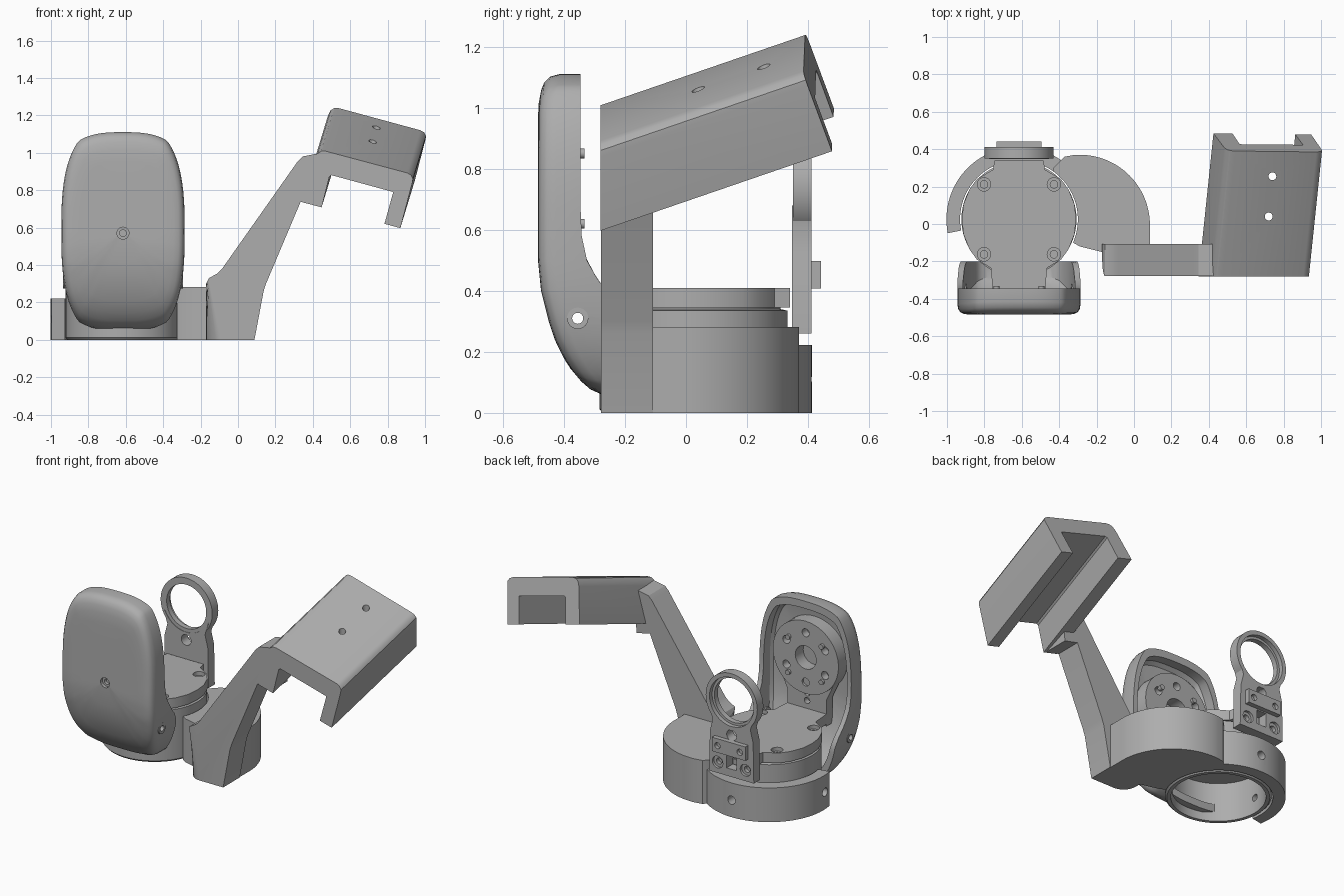
import bpy, bmesh
from math import cos, sin, pi, radians
from mathutils import Vector

cube = bpy.data.objects.get("Cube")
if cube:
    bpy.data.objects.remove(cube)

grey = bpy.data.materials.new("plain_grey")
grey.use_nodes = True
grey.diffuse_color = (0.42, 0.42, 0.42, 1)
grey.node_tree.nodes["Principled BSDF"].inputs["Base Color"].default_value = grey.diffuse_color

CX, CY = -0.615, 0.025      # axis of the round base
AXIS_Z = 0.745              # height of the horizontal pivot


def loft(name, loops):
    """Skin a list of equal loops and cap both ends."""
    bm = bmesh.new()
    rings = [[bm.verts.new(p) for p in loop] for loop in loops]
    n = len(rings[0])
    for a, b in zip(rings, rings[1:]):
        for i in range(n):
            j = (i + 1) % n
            bm.faces.new((a[i], a[j], b[j], b[i]))
    bm.faces.new(rings[0])
    bm.faces.new(rings[-1])
    bmesh.ops.recalc_face_normals(bm, faces=bm.faces)
    mesh = bpy.data.meshes.new(name)
    bm.to_mesh(mesh)
    bm.free()
    mesh.materials.append(grey)
    obj = bpy.data.objects.new(name, mesh)
    bpy.context.collection.objects.link(obj)
    return obj


def place(p, h, axis):
    return {"x": (h, p[0], p[1]), "y": (p[0], h, p[1]), "z": (p[0], p[1], h)}[axis]


def prism(name, pts, lo, hi, axis="z"):
    return loft(name, [[place(p, h, axis) for p in pts] for h in (lo, hi)])


def arc(c, r, a0, a1, n):
    return [(c[0] + r * cos(radians(a0 + (a1 - a0) * i / n)),
             c[1] + r * sin(radians(a0 + (a1 - a0) * i / n))) for i in range(n + 1)]


def cyl(name, c, r, lo, hi, axis="z", n=32):
    return prism(name, arc(c, r, 0, 360, n)[:-1], lo, hi, axis)


def box(name, x0, x1, y0, y1, z0, z1):
    return prism(name, [(x0, y0), (x1, y0), (x1, y1), (x0, y1)], z0, z1)


def combine(obj, others, op="DIFFERENCE"):
    """Apply booleans and drop the helper objects."""
    for o in others:
        o.hide_render = True
        m = obj.modifiers.new("cut", "BOOLEAN")
        m.operation, m.object, m.solver = op, o, "EXACT"
    deps = bpy.context.evaluated_depsgraph_get()
    mesh = bpy.data.meshes.new_from_object(obj.evaluated_get(deps))
    obj.modifiers.clear()
    obj.data = mesh
    for o in others:
        bpy.data.objects.remove(o)
    return obj


def interp(table, z):
    for (z0, y0), (z1, y1) in zip(table, table[1:]):
        if z <= z1:
            t = max(0, (z - z0) / (z1 - z0))
            return y0 + (y1 - y0) * t
    return table[-1][1]


# Front shell: rounded outline lofted forward to back, then back inside
FRONT = [(0.05, -0.29), (0.08, -0.33), (0.13, -0.37), (0.18, -0.402), (0.24, -0.43),
         (0.3, -0.45), (0.4, -0.475), (0.5, -0.485), (1.0, -0.485), (1.11, -0.475)]
BACK = [(0.05, -0.2), (0.3, -0.2), (0.36, -0.23), (0.42, -0.28), (0.5, -0.325), (0.57, -0.341), (0.62, -0.345)]
SHELL_Z = 0.58


def shell_loop(scale, depth):
    loop = []
    for i in range(96):
        a = 2 * pi * i / 96
        # straight sides with elliptical ends
        dx = abs(cos(a)) ** 0.72 * (1 if cos(a) > 0 else -1)
        dz = abs(sin(a)) ** 0.72 * (1 if sin(a) > 0 else -1)
        x = 0.33 * dx
        z = 0.25 * max(-1, min(1, dz * 1.2)) + 0.28 * dz
        z = SHELL_Z + scale * z
        y = interp(BACK, z) if depth is None else min(interp(FRONT, z) + depth, interp(BACK, z) - 0.005)
        loop.append((CX + scale * x, y, z))
    return loop


layers = [(0.05, 0), (0.3, 0), (0.5, 0), (0.7, 0), (0.82, 0.001), (0.9, 0.005), (0.95, 0.013),
          (0.985, 0.03), (1, 0.06), (1, None), (0.91, None), (0.91, 0.075), (0.87, 0.055),
          (0.7, 0.045), (0.5, 0.045), (0.3, 0.045), (0.05, 0.045)]
shell = loft("front_shell", [shell_loop(s, d) for s, d in layers])
combine(shell, [cyl("cut_a", (CX, 0.57), 0.032, -0.6, -0.465, "y"),
                cyl("cut_b", (CX, 0.57), 0.018, -0.6, -0.4, "y"),
                cyl("cut_c", (-0.355, 0.31), 0.022, -1.1, -0.1, "x")])
for x in (-0.915, -0.315):
    collar = cyl("side_screw_collar", (-0.355, 0.31), 0.035, x - 0.02, x + 0.02, "x")
    combine(collar, [cyl("cut", (-0.355, 0.31), 0.018, x - 0.1, x + 0.1, "x")])

# Pivot hub and its stem inside the shell
hub = cyl("pivot_hub", (CX, AXIS_Z), 0.235, -0.445, -0.348, "y", 64)
cuts = [cyl("cut", (CX, AXIS_Z), 0.075, -0.43, -0.2, "y")]
for x, z in arc((CX, AXIS_Z), 0.16, 30, 330, 5):
    cuts.append(cyl("cut", (x, z), 0.026, -0.4, -0.2, "y", 16))
combine(hub, cuts)
for x, z in ((-0.12, 0.85), (0.12, 0.85), (-0.12, 0.62), (0.12, 0.62)):
    cyl("hub_pin", (CX + x, z), 0.016, -0.36, -0.332, "y", 16)
stem = prism("hub_stem", [(CX - 0.14, 0.33), (CX + 0.14, 0.33), (CX + 0.14, 0.5), (CX + 0.2, 0.63),
                          (CX - 0.2, 0.63), (CX - 0.14, 0.5)], -0.425, -0.362, "y")
combine(stem, [cyl("cut", (CX, z), 0.02, -0.4, -0.3, "y", 16) for z in (0.46, 0.51)])

# Round base housing, open underneath
profile = [(0.275, 0.25), (0.275, 0.0), (0.297, 0.0), (0.308, 0.012), (0.308, 0.335),
           (0.285, 0.34), (0.285, 0.36)]
housing = loft("base_housing", [[(x, y, z) for x, y in arc((CX, CY), r, 0, 360, 72)[:-1]] for r, z in profile])
combine(housing, [cyl("cut", (CY, 0.1), 0.022, CX - 0.4, CX + 0.4, "x", 16)])

# Top plate with front and back tabs
half = [(0.13, 0.315), (0.14, 0.265), (0.225, 0.215), (0.265, 0.16), (0.297, 0.08), (0.305, 0),
        (0.297, -0.08), (0.265, -0.16), (0.225, -0.215), (0.15, -0.26), (0.14, -0.385)]
outline = [(CX + x, CY + y) for x, y in half] + [(CX - x, CY + y) for x, y in reversed(half)]
plate = prism("top_plate", outline, 0.345, 0.41)
cuts = []
for sx in (-1, 1):
    for sy in (-1, 1):
        p = (CX + 0.187 * sx, CY + 0.187 * sy)
        cuts.append(cyl("cut", p, 0.036, 0.385, 0.5, n=20))
        cuts.append(cyl("cut", p, 0.02, 0.362, 0.5, n=16))
combine(plate, cuts)

# Clamp band around the back of the base
clamp = prism("clamp_band", arc((CX, CY), 0.388, 35, 191, 48) + arc((CX, CY), 0.315, 191, 35, 48), 0.0, 0.222)
combine(clamp, [cyl("cut", (CX, 0.11), 0.027, 0.2, 0.6, "y", 20),
                cyl("cut", (CY - 0.02, 0.11), 0.027, -1.2, -0.85, "x", 20)])

# Side slab joining base and arm
slab = prism("side_slab", arc((-0.29, -0.005), 0.375, 0, 95, 32) +
             [(-0.37, 0.36), (-0.43, 0.3), (-0.5, 0.0), (-0.29, -0.12), (-0.17, -0.15), (0.085, -0.15)], 0.0, 0.282)
combine(slab, [cyl("cut", (CX, CY), 0.315, -0.1, 0.5, n=72)])

# Rising arm with a rounded front corner
arm = prism("rising_arm", [(-0.17, 0), (-0.17, 0.30), (-0.155, 0.33), (-0.11, 0.355), (-0.085, 0.38),
                           (0.32, 0.955), (0.345, 0.98), (0.45, 1.0), (0.43, 0.715), (0.335, 0.738),
                           (0.15, 0.3), (0.137, 0.26), (0.088, 0)], -0.278, -0.108, "y")
bm = bmesh.new()
bm.from_mesh(arm.data)
corner = [e for e in bm.edges if all(v.co.x < -0.16 and v.co.y < -0.2 for v in e.verts)]
bmesh.ops.bevel(bm, geom=corner, offset=0.09, segments=8, profile=0.5, affect="EDGES")
bm.to_mesh(arm.data)
bm.free()

# Tilted cradle: channel section swept along its axis to a square-cut end
sweep = Vector((0.07, 0.67, 0.23))
section = [(0.345, 0.735), (0.41, 0.965), (0.425, 0.995), (0.445, 1.008), (0.47, 1.008), (0.905, 0.892),
           (0.925, 0.88), (0.935, 0.86), (0.932, 0.84), (0.868, 0.597), (0.783, 0.62), (0.83, 0.79),
           (0.5, 0.88), (0.488, 0.872), (0.447, 0.708)]
near = [Vector((x, -0.28, z)) for x, z in section]
far = [p + sweep * ((0.584 - sweep.dot(p)) / sweep.dot(sweep)) for p in near]
cradle = loft("tilted_cradle", [near, far])
combine(cradle, [cyl("cut", p, 0.021, 0.7, 1.4, n=20) for p in ((0.74, 0.255), (0.72, 0.04))])

# Rear bracket: ring on an upright plate
ring = cyl("rear_ring", (CX, AXIS_Z), 0.185, 0.35, 0.412, "y", 64)
combine(ring, [cyl("cut", (CX, AXIS_Z), 0.142, 0.2, 0.6, "y", 64),
               cyl("cut", (CX, AXIS_Z), 0.158, 0.385, 0.6, "y", 64)])
upright = prism("rear_upright", [(CX - 0.16, 0.26), (CX + 0.16, 0.26), (CX + 0.155, 0.52), (CX + 0.135, 0.6),
                                 (CX + 0.16, 0.68), (CX - 0.16, 0.68), (CX - 0.135, 0.6), (CX - 0.155, 0.52)],
                0.347, 0.412, "y")
cuts = [cyl("cut", (CX, AXIS_Z), 0.165, 0.2, 0.6, "y", 64),
        box("cut", CX - 0.035, CX + 0.035, 0.2, 0.6, 0.31, 0.4),
        cyl("cut", (CX, 0.53), 0.035, 0.2, 0.6, "y", 24)]
cuts += [cyl("cut", (CX + 0.1 * s, 0.33), 0.038, 0.395, 0.6, "y", 20) for s in (-1, 1)]
cuts += [cyl("cut", (CX + 0.1 * s, 0.33), 0.02, 0.37, 0.6, "y", 20) for s in (-1, 1)]
combine(upright, cuts)
block = box("rear_cross_block", CX - 0.12, CX + 0.12, 0.405, 0.442, 0.408, 0.498)
combine(block, [cyl("cut", (CX + 0.08 * s, 0.453), 0.02, 0.42, 0.6, "y", 16) for s in (-1, 1)])

# Smooth the curved parts while keeping edges crisp
bpy.ops.object.select_all(action="DESELECT")
for o in bpy.context.scene.objects:
    if o.type == "MESH":
        o.select_set(True)
        bpy.context.view_layer.objects.active = o
bpy.ops.object.shade_smooth_by_angle(angle=radians(32))
